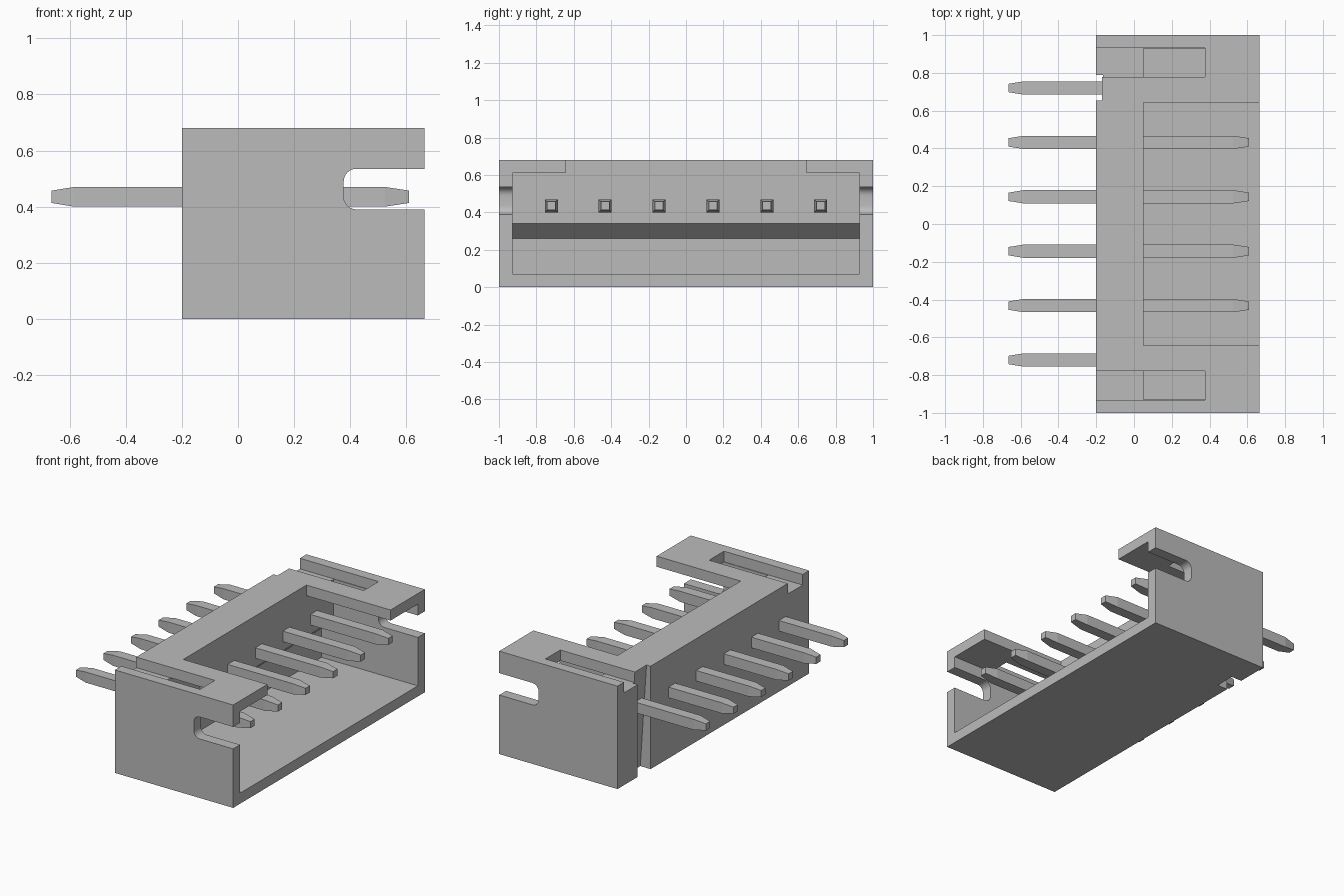
import bpy, bmesh, math

default = bpy.data.objects.get("Cube")
if default:
    bpy.data.objects.remove(default)

grey = bpy.data.materials.new("light grey")
grey.use_nodes = True
GREY = (0.5, 0.5, 0.5, 1)
grey.diffuse_color = GREY
grey.node_tree.nodes["Principled BSDF"].inputs["Base Color"].default_value = GREY


def add_object(name, bm):
    bmesh.ops.recalc_face_normals(bm, faces=bm.faces)
    mesh = bpy.data.meshes.new(name)
    bm.to_mesh(mesh)
    bm.free()
    mesh.materials.append(grey)
    obj = bpy.data.objects.new(name, mesh)
    bpy.context.collection.objects.link(obj)
    return obj


def prism(name, profile, y0, y1):
    """Extrude an (x, z) profile along y."""
    bm = bmesh.new()
    face = bm.faces.new([bm.verts.new((x, y0, z)) for x, z in profile])
    new = bmesh.ops.extrude_face_region(bm, geom=[face])["geom"]
    verts = [v for v in new if isinstance(v, bmesh.types.BMVert)]
    bmesh.ops.translate(bm, verts=verts, vec=(0, y1 - y0, 0))
    return add_object(name, bm)


def box(name, x0, x1, y0, y1, z0, z1):
    return prism(name, [(x0, z0), (x1, z0), (x1, z1), (x0, z1)], y0, y1)


BACK, OPEN, TOP = -0.2, 0.665, 0.68   # housing limits
WALL, LIP = 0.05, 0.61                # cavity rear wall and ceiling
FAR = 0.8                             # cutters overshoot to here

housing = box("housing", BACK, OPEN, -1, 1, 0, TOP)

# Mating cavity, with the rear wall undercut near the floor
cutters = [prism("cavity_cutter",
                 [(WALL, LIP), (WALL, 0.34), (-0.04, 0.26), (-0.04, 0.07),
                  (FAR, 0.07), (FAR, LIP)], -0.928, 0.928)]

# Wide window in the top wall
cutters.append(box("window_cutter", WALL, FAR, -0.643, 0.643, 0.5, FAR))

# Rounded side slots, open at the mating end
r, slot_x, low, high = 0.045, 0.377, 0.39, 0.535
slot = [(FAR, low)]
for cz, start in ((low + r, 270), (high - r, 180)):
    for i in range(7):
        a = math.radians(start - 15 * i)
        slot.append((slot_x + r + r * math.cos(a), cz + r * math.sin(a)))
slot.append((FAR, high))
cutters.append(prism("side_slot_cutter", slot, -1.1, 1.1))

# Long grooves in the top at both ends
for side in (-1, 1):
    y0, y1 = sorted((side * 0.777, side * 0.932))
    cutters.append(box("top_groove_cutter", -0.3, 0.375, y0, y1, LIP, FAR))

# Sloping key notch behind the first pin
cutters.append(prism("key_notch_cutter",
                     [(-0.3, -0.1), (-0.118, -0.1), (-0.178, FAR), (-0.3, FAR)],
                     0.655, 0.79))

for cutter in cutters:
    cutter.hide_render = True
    cutter.hide_set(True)
    cutter.display_type = 'WIRE'
    mod = housing.modifiers.new(cutter.name, 'BOOLEAN')
    mod.operation = 'DIFFERENCE'
    mod.solver = 'EXACT'
    mod.object = cutter

# Apply the cuts, then discard the cutters
bpy.context.view_layer.update()
cut_mesh = bpy.data.meshes.new_from_object(
    housing.evaluated_get(bpy.context.evaluated_depsgraph_get()))
housing.modifiers.clear()
housing.data = cut_mesh
for cutter in cutters:
    bpy.data.objects.remove(cutter)

bpy.context.view_layer.objects.active = housing
housing.select_set(True)
bpy.ops.object.shade_smooth_by_angle(angle=math.radians(30))


def pin(name, y):
    """Square pin along x, tapered at both tips."""
    bm = bmesh.new()
    rings = []
    for x, h in ((-0.665, 0.022), (-0.585, 0.035), (0.525, 0.035), (0.61, 0.022)):
        rings.append([bm.verts.new((x, y + a * h, 0.435 + b * h))
                      for a, b in ((-1, -1), (1, -1), (1, 1), (-1, 1))])
    for p, q in zip(rings, rings[1:]):
        for i in range(4):
            j = (i + 1) % 4
            bm.faces.new((p[i], p[j], q[j], q[i]))
    bm.faces.new(rings[0])
    bm.faces.new(rings[-1])
    return add_object(name, bm)


for n in range(6):
    pin(f"pin_{n + 1}", (n - 2.5) * 0.288)
